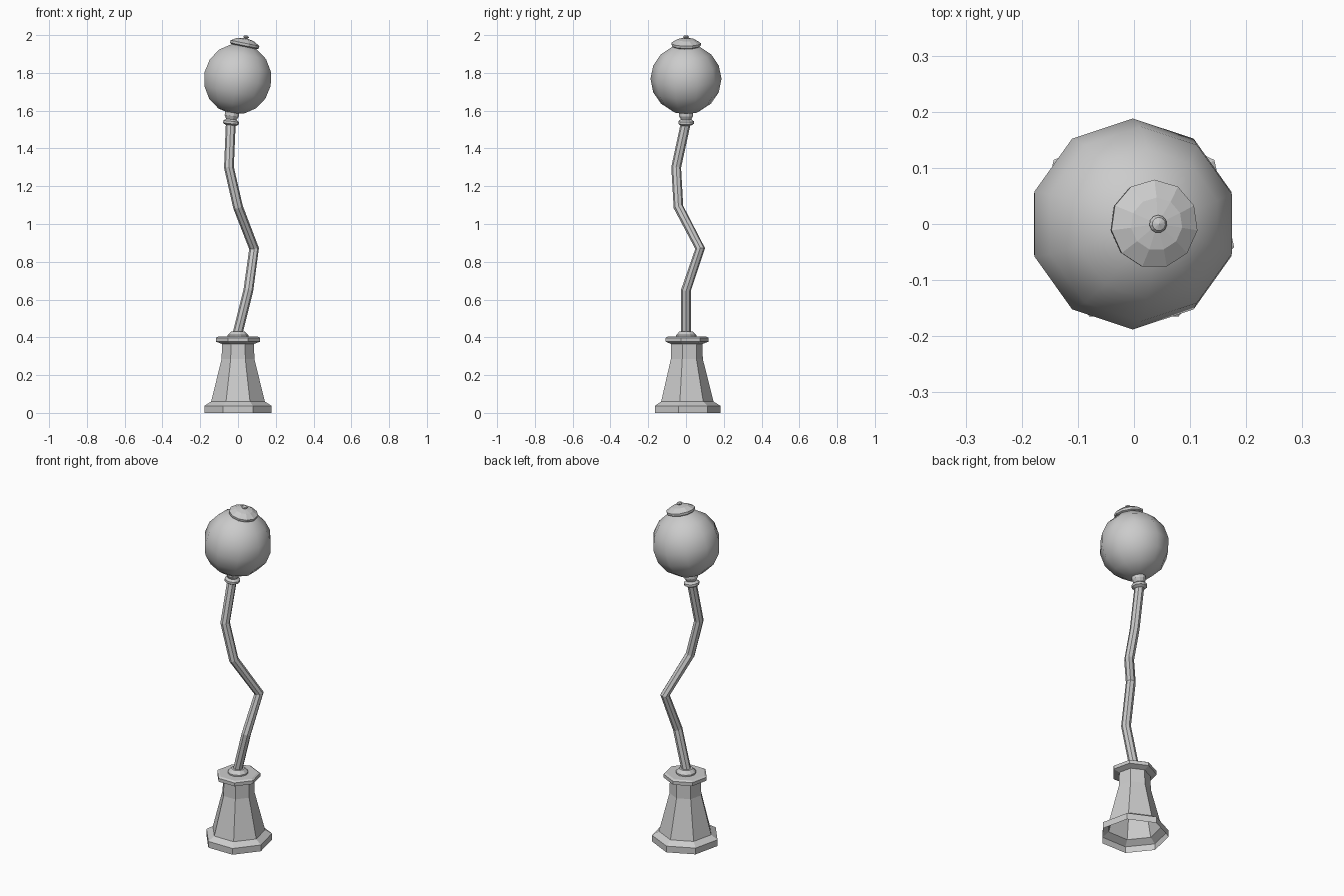
import bpy, bmesh, math
from mathutils import Matrix, Vector

if "Cube" in bpy.data.objects:
    bpy.data.objects.remove(bpy.data.objects["Cube"])


def lathe(name, profile, sides, loc=(0, 0, 0), tilt=0.0, smooth=False):
    """Revolve (radius, height) points with one vertex line on +y, then tilt about y."""
    bm = bmesh.new()
    rings = []
    for r, z in profile:
        if r == 0:
            rings.append([bm.verts.new((0, 0, z))])
            continue
        angles = [math.pi / 2 + 2 * math.pi * i / sides for i in range(sides)]
        rings.append([bm.verts.new((r * math.cos(a), r * math.sin(a), z)) for a in angles])
    for lo, hi in zip(rings, rings[1:]):
        for i in range(sides):
            j = (i + 1) % sides
            if len(lo) == 1:
                bm.faces.new((lo[0], hi[j], hi[i]))
            elif len(hi) == 1:
                bm.faces.new((lo[i], lo[j], hi[0]))
            else:
                bm.faces.new((lo[i], lo[j], hi[j], hi[i]))
    for f in bm.faces:
        f.smooth = smooth
    bm.transform(Matrix.Translation(Vector(loc)) @ Matrix.Rotation(tilt, 4, 'Y'))
    me = bpy.data.meshes.new(name)
    bm.to_mesh(me)
    bm.free()
    ob = bpy.data.objects.new(name, me)
    bpy.context.collection.objects.link(ob)
    return ob


TILT = math.radians(11.5)
HEAD = (-0.002, 0, 1.768)

# Seven-sided pedestal, open underneath
lathe("pedestal", [(0.183, 0), (0.183, 0.037), (0.146, 0.06), (0.089, 0.285),
                   (0.087, 0.365), (0.12, 0.377), (0.12, 0.397), (0.108, 0.404),
                   (0, 0.404)], 7)

# Rounded boss where the pole leaves the pedestal
lathe("pole_boss", [(0.055, 0.40), (0.055, 0.412), (0.036, 0.431), (0, 0.433)], 11)

# Crooked pole
curve = bpy.data.curves.new("pole", 'CURVE')
curve.dimensions = '3D'
curve.bevel_depth = 0.026
curve.bevel_resolution = 2
curve.use_fill_caps = True
path = [(-0.005, 0, 0.41), (0.055, 0, 0.65), (0.085, 0.075, 0.87),
        (0.0, -0.04, 1.09), (-0.048, -0.052, 1.30), (-0.038, 0.0, 1.54)]
spline = curve.splines.new('POLY')
spline.points.add(len(path) - 1)
for p, co in zip(spline.points, path):
    p.co = (*co, 1)
spline.use_smooth = False
bpy.context.collection.objects.link(bpy.data.objects.new("pole", curve))

# Neck rings under the globe
lathe("neck", [(0, 0.005), (0.028, 0.005), (0.042, 0.014), (0.042, 0.027), (0.028, 0.037),
               (0.038, 0.056), (0.038, 0.085), (0, 0.085)], 11, (-0.039, 0, 1.517),
      math.radians(6))

# Tilted globe: ten segments, eight stacks
R = 0.188
globe = [(0, -R)]
globe += [(R * math.cos(a), R * math.sin(a))
          for a in (math.radians(22.5 * k) for k in range(-3, 4))]
globe += [(0, R)]
lathe("globe", globe, 10, HEAD, TILT, smooth=True)

# Cap with small finial
lathe("cap", [(0.064, 0.16), (0.068, 0.174), (0.078, 0.18), (0.079, 0.193), (0.047, 0.212),
              (0.02, 0.217), (0.009, 0.219), (0.016, 0.226), (0.012, 0.232), (0, 0.236)],
      11, HEAD, TILT)
